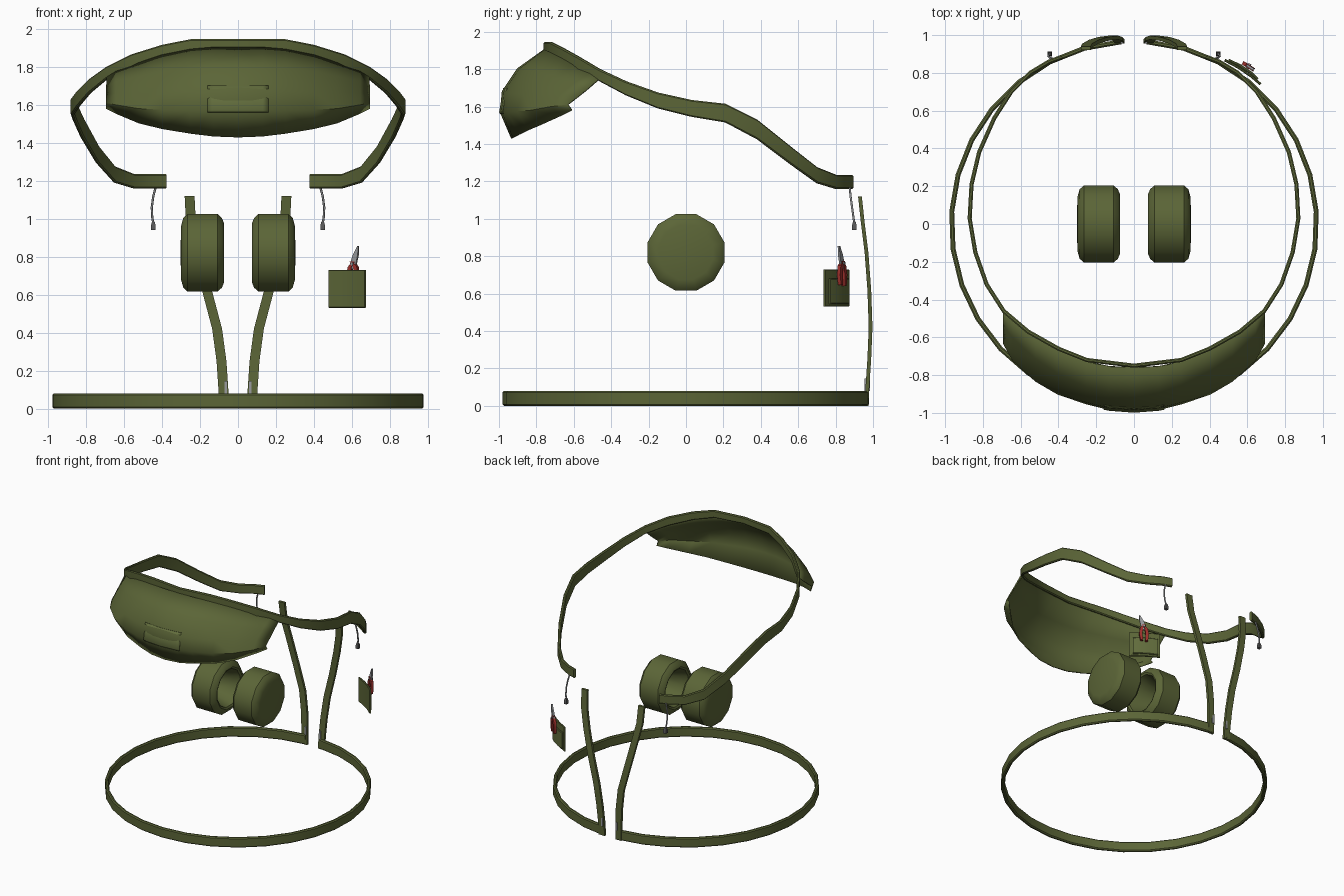
import bpy, bmesh, math
from mathutils import Vector

if "Cube" in bpy.data.objects:
    bpy.data.objects.remove(bpy.data.objects["Cube"])


def material(name, rgb):
    m = bpy.data.materials.new(name)
    m.diffuse_color = (*rgb, 1)
    m.use_nodes = True
    m.node_tree.nodes["Principled BSDF"].inputs["Base Color"].default_value = m.diffuse_color
    return m


OLIVE = material("olive", (0.105, 0.13, 0.038))
LIGHT_OLIVE = material("light_olive", (0.12, 0.15, 0.045))
RED = material("red", (0.35, 0.03, 0.025))
STEEL = material("steel", (0.32, 0.33, 0.34))
DARK = material("dark_metal", (0.1, 0.1, 0.1))


def loft(name, rings, mat=OLIVE, closed=True, cap_start=True, cap_end=True,
         mirror=False, solid=0, angle=35):
    """Skin a list of equal-length point rings."""
    bm = bmesh.new()
    rows = [[bm.verts.new(p) for p in r] for r in rings]
    n = len(rows[0])
    for a, b in zip(rows, rows[1:]):
        for i in range(n if closed else n - 1):
            j = (i + 1) % n
            bm.faces.new((a[i], a[j], b[j], b[i]))
    if closed and cap_start:
        bm.faces.new(rows[0])
    if closed and cap_end:
        bm.faces.new(rows[-1])
    bmesh.ops.recalc_face_normals(bm, faces=bm.faces)
    me = bpy.data.meshes.new(name)
    bm.to_mesh(me)
    bm.free()
    ob = bpy.data.objects.new(name, me)
    bpy.context.collection.objects.link(ob)
    me.materials.append(mat)
    if mirror:
        m = ob.modifiers.new("mirror", 'MIRROR')
        m.use_clip = True
    if solid:
        s = ob.modifiers.new("solid", 'SOLIDIFY')
        s.thickness = solid
        s.offset = 0
    bpy.ops.object.select_all(action='DESELECT')
    ob.select_set(True)
    bpy.context.view_layer.objects.active = ob
    bpy.ops.object.shade_smooth_by_angle(angle=math.radians(angle))
    return ob


def ribbon(name, pts, thick, mirror=True, mat=OLIVE):
    """Upright webbing with chamfered edges; pts are (x, y, z_bottom, z_top)."""
    h, c = thick / 2, thick * 0.3
    rings = []
    for i, (x, y, z0, z1) in enumerate(pts):
        a, b = pts[max(i - 1, 0)], pts[min(i + 1, len(pts) - 1)]
        t = Vector((b[0] - a[0], b[1] - a[1], 0)).normalized()
        if mirror and i == 0:
            t = Vector((1, 0, 0))
        nrm = Vector((t.y, -t.x, 0))
        prof = [(-h, z0 + c), (-h + c, z0), (h - c, z0), (h, z0 + c),
                (h, z1 - c), (h - c, z1), (-h + c, z1), (-h, z1 - c)]
        rings.append([Vector((x, y, z)) + nrm * d for d, z in prof])
    return loft(name, rings, mat, cap_start=not mirror, mirror=mirror)


def tube(name, pts, radius, mat):
    cu = bpy.data.curves.new(name, 'CURVE')
    cu.dimensions = '3D'
    cu.bevel_depth, cu.bevel_resolution, cu.use_fill_caps = radius, 1, True
    sp = cu.splines.new('POLY')
    sp.points.add(len(pts) - 1)
    for p, q in zip(sp.points, pts):
        p.co = (*q, 1)
    cu.materials.append(mat)
    ob = bpy.data.objects.new(name, cu)
    bpy.context.collection.objects.link(ob)
    return ob


# Waist belt: a ring on the ground, open at the back
angs = [math.radians(-90 + 176 * i / 15) for i in range(16)]
ribbon("waist_belt", [(0.967 * math.cos(a), 0.967 * math.sin(a), 0.0, 0.08) for a in angs], 0.026)

# Wavy upper strap carrying the front pack
ribbon("upper_strap", [
    (0, -.75, 1.89, 1.945), (.25, -.72, 1.885, 1.945), (.40, -.66, 1.85, 1.915),
    (.56, -.57, 1.795, 1.865), (.69, -.46, 1.735, 1.80), (.78, -.32, 1.66, 1.735),
    (.84, -.15, 1.59, 1.675), (.87, .03, 1.545, 1.635), (.86, .21, 1.515, 1.615),
    (.82, .38, 1.425, 1.53), (.74, .56, 1.29, 1.385), (.65, .70, 1.19, 1.275),
    (.55, .80, 1.16, 1.235), (.45, .86, 1.16, 1.235), (.38, .885, 1.16, 1.235)], 0.022)

# Front pack shell: half cross-sections (x, then y/z from top to bottom edge)
sections = [
    (0, (-.76, 1.90), (-.90, 1.80), (-.98, 1.68), (-.99, 1.57), (-.93, 1.43)),
    (.13, (-.755, 1.90), (-.89, 1.797), (-.97, 1.675), (-.98, 1.57), (-.92, 1.435)),
    (.25, (-.73, 1.89), (-.86, 1.79), (-.94, 1.67), (-.95, 1.57), (-.89, 1.45)),
    (.40, (-.67, 1.86), (-.79, 1.77), (-.87, 1.665), (-.90, 1.575), (-.84, 1.475)),
    (.52, (-.60, 1.82), (-.71, 1.745), (-.79, 1.66), (-.83, 1.58), (-.77, 1.505)),
    (.64, (-.51, 1.775), (-.60, 1.72), (-.68, 1.66), (-.72, 1.60), (-.66, 1.555)),
    (.69, (-.455, 1.755), (-.53, 1.69), (-.58, 1.65), (-.63, 1.61), (-.61, 1.58))]
loft("front_pack_shell", [[(s[0], y, z) for y, z in s[1:]] for s in sections],
     closed=False, mirror=True, solid=0.01, angle=40)

# Plain patch on the pack
loft("pack_patch", [[(x, y0, 1.70), (x, y1, 1.57), (x, y1 + .004, 1.56)] for x, y0, y1 in
     ((0, -.975, -.997), (.13, -.966, -.987), (.16, -.957, -.981))],
     LIGHT_OLIVE, closed=False, mirror=True, solid=0.004)

# Ear-cup style pads: lathed around x, hollow toward the centre
profile = [(.25, .10), (.13, .135), (.082, .15), (.075, .165), (.085, .19), (.108, .212),
           (.265, .212), (.288, .19), (.299, .15), (.303, .02)]
rings = [[(x, r * math.cos(math.radians(15 + 30 * k)),
           .82 + r * math.sin(math.radians(15 + 30 * k))) for k in range(12)] for x, r in profile]
loft("round_pad", rings, mirror=True, angle=40)

# Back straps rising from the belt ends
path = [(.075, .965, .0), (.077, .97, .10), (.087, .98, .25), (.11, .987, .42), (.163, .98, .62),
        (.213, .965, .82), (.248, .945, .98), (.255, .93, 1.12)]
loft("back_strap", [[(x - .026, y - .01, z), (x + .026, y - .01, z),
                     (x + .026, y + .01, z), (x - .026, y + .01, z)] for x, y, z in path],
     mirror=True)
# Small clips where the straps meet the belt
loft("strap_clip", [[(.058, .955, z), (.072, .955, z), (.072, .985, z), (.058, .985, z)]
                    for z in (.08, .145)], STEEL, mirror=True)

# Zip cords hanging from the upper strap ends
for s in (-1, 1):
    tube("pull_cord", [(s * .432, .875, 1.17), (s * .446, .88, 1.12), (s * .454, .888, 1.06),
                       (s * .452, .895, 1.01), (s * .446, .90, .975)], 0.006, STEEL)
loft("cord_pull", [[(.446 + a * w, .90 + b * w, z) for a, b in ((-1, -1), (1, -1), (1, 1), (-1, 1))]
                   for z, w in ((.94, .012), (.965, .012), (.985, .007))], DARK, mirror=True)

# Tool pouch: backing panel and outer pocket, following the belt's curve
ribbon("tool_pouch", [(.48, .868, .53, .73), (.55, .83, .53, .73),
                      (.62, .783, .53, .73), (.67, .74, .53, .73)], 0.014, mirror=False)
ribbon("tool_pocket", [(.50, .868, .545, .68), (.56, .84, .545, .68),
                       (.62, .80, .545, .68), (.655, .767, .545, .68)], 0.014, mirror=False,
       mat=LIGHT_OLIVE)

# Hand snips on the outside of the pouch
C = Vector((.585, .81, 0))
T, N = Vector((.845, -.534, 0)), Vector((.534, .845, 0))


def on_pouch(s, z, out=.035):
    return C + T * s + N * out + Vector((0, 0, z))


def bar(name, pts, mat, d=.008):
    """Tapered flat bar; pts are (sideways, z, half width)."""
    loft(name, [[on_pouch(s - w, z, .032 - d), on_pouch(s + w, z, .032 - d),
                 on_pouch(s + w, z, .032 + d), on_pouch(s - w, z, .032 + d)]
                for s, z, w in pts], mat)


bar("snips_blade", [(.0, .735, .014), (.008, .765, .018), (.022, .81, .015), (.036, .855, .003)],
    STEEL, .006)
bar("snips_handle_left", [(.012, .775, .008), (-.012, .745, .011), (-.02, .70, .012),
                          (-.016, .64, .009)], RED, .010)
bar("snips_handle_right", [(-.004, .775, .008), (.022, .75, .011), (.028, .70, .012),
                           (.02, .645, .009)], RED, .010)
tube("snips_pivot", [on_pouch(.004, .762, .018), on_pouch(.004, .762, .048)], .009, STEEL)
